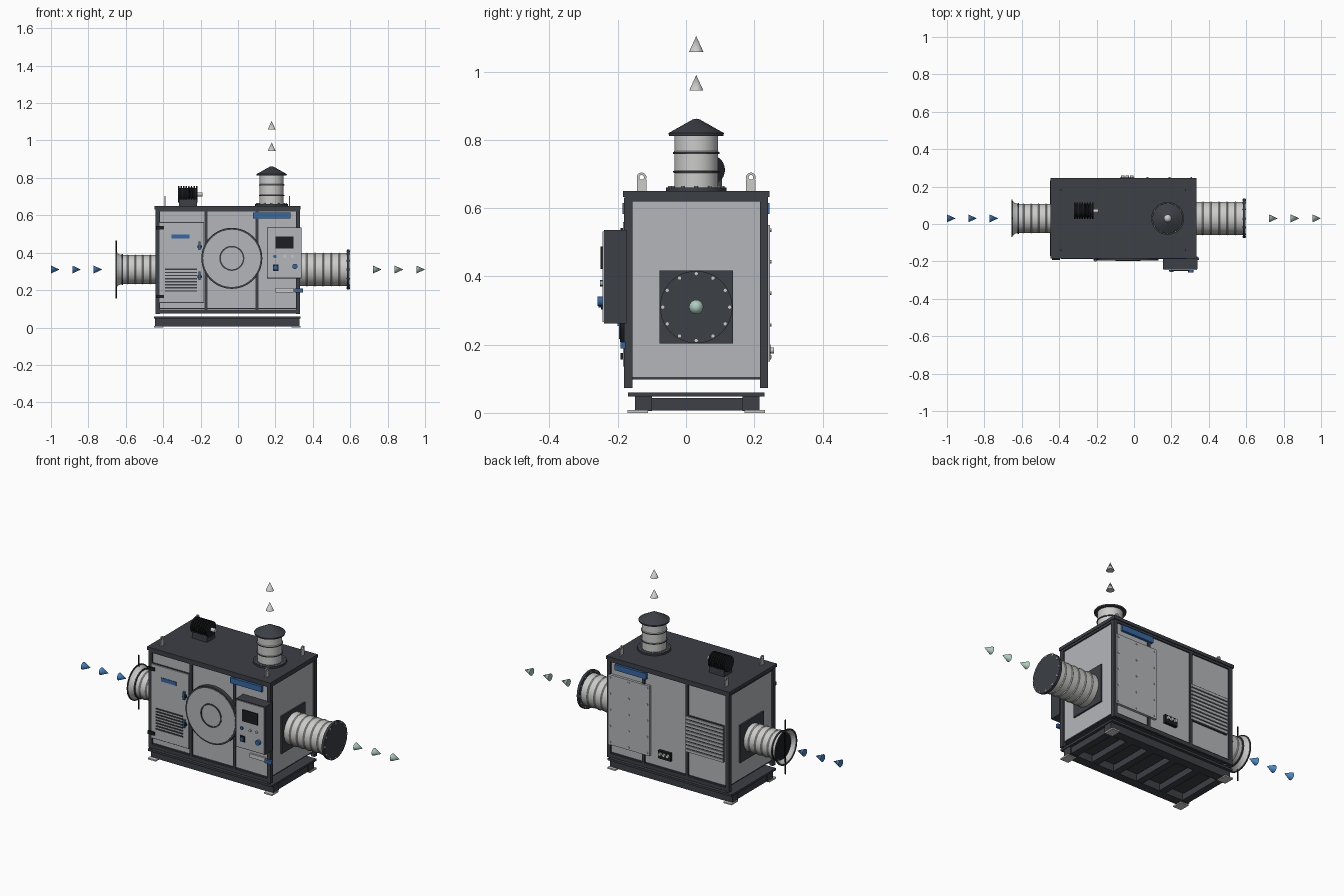
import bpy, bmesh
from math import sin, cos, pi, radians
from mathutils import Vector, Matrix

cube = bpy.data.objects.get("Cube")
if cube:
    bpy.data.objects.remove(cube, do_unlink=True)


def material(name, r, g, b):
    m = bpy.data.materials.new(name)
    m.use_nodes = True
    m.diffuse_color = (r, g, b, 1)
    m.node_tree.nodes["Principled BSDF"].inputs["Base Color"].default_value = (r, g, b, 1)
    return m


PANEL = material("panel grey", .46, .47, .49)
DARK = material("charcoal", .045, .05, .06)
BLACK = material("black", .012, .013, .015)
STEEL = material("light steel", .6, .6, .59)
BLUE = material("blue", .035, .14, .38)
SKY = material("inlet blue", .06, .24, .6)
GREEN = material("outlet green", .42, .62, .52)
X, Y, Z = Vector((1, 0, 0)), Vector((0, 1, 0)), Vector((0, 0, 1))


def finish(name, mat, bm, smooth=False):
    bmesh.ops.recalc_face_normals(bm, faces=bm.faces)
    mesh = bpy.data.meshes.new(name)
    bm.to_mesh(mesh)
    bm.free()
    mesh.materials.append(mat)
    ob = bpy.data.objects.new(name, mesh)
    bpy.context.collection.objects.link(ob)
    if smooth:
        bpy.ops.object.select_all(action='DESELECT')
        ob.select_set(True)
        bpy.context.view_layer.objects.active = ob
        bpy.ops.object.shade_smooth_by_angle(angle=radians(35))
    return ob


def boxes(name, mat, *specs):
    """Each spec is (x0, x1, y0, y1, z0, z1)."""
    bm = bmesh.new()
    for x0, x1, y0, y1, z0, z1 in specs:
        mid = Vector((x0 + x1, y0 + y1, z0 + z1)) / 2
        size = Matrix.Diagonal((x1 - x0, y1 - y0, z1 - z0, 1))
        bmesh.ops.create_cube(bm, size=1, matrix=Matrix.Translation(mid) @ size)
    return finish(name, mat, bm)


def lathe(name, mat, profile, places, axis=Z, seg=40, closed=False):
    """Spin (radius, height) points round an axis at every place."""
    bm = bmesh.new()
    turn = axis.to_track_quat('Z', 'Y')
    for place in places:
        rings = [[bm.verts.new(Vector(place) + turn @ Vector(
            (r * cos(2 * pi * i / seg), r * sin(2 * pi * i / seg), h)))
            for i in range(seg)] for r, h in profile]
        pairs = list(zip(rings, rings[1:] + rings[:1]))
        for a, b in pairs if closed else pairs[:-1]:
            for i in range(seg):
                j = (i + 1) % seg
                bm.faces.new((a[i], a[j], b[j], b[i]))
    bmesh.ops.remove_doubles(bm, verts=bm.verts, dist=1e-5)
    return finish(name, mat, bm, True)


def rod(name, mat, r, length, places, axis=Z, seg=32):
    return lathe(name, mat, [(0, 0), (r, 0), (r, length), (0, length)], places, axis, seg)


def ring(name, mat, r0, r1, length, places, axis=Z):
    return lathe(name, mat, [(r0, 0), (r1, 0), (r1, length), (r0, length)],
                 places, axis, closed=True)


def duct(name, r, length, place, axis, beads):
    pts = [(0, 0), (r, 0)]
    for k in range(1, beads + 1):
        h = length * k / (beads + 1)
        pts += [(r, h - .004), (r + .003, h), (r, h + .004)]
    lathe(name, STEEL, pts + [(r, length), (0, length)], [place], axis)


def circle(r, n, centre, u, v):
    return [Vector(centre) + r * (cos(2 * pi * i / n) * u + sin(2 * pi * i / n) * v)
            for i in range(n)]


CY, CZ = .03, .31          # duct axis
CHIM = (.18, CY)           # chimney axis

# Base frame
boxes("base_deck", DARK, (-.45, .335, -.17, .23, .048, .06))
boxes("base_rails", DARK, *[(-.445, .33, y, y + .05, .006, .05) for y in (-.15, .165)])
boxes("base_crossmembers", DARK,
      *[(x, x + .04, -.11, .17, .007, .043) for x in (-.44, -.29, -.14, .01, .15, .285)])
boxes("feet", STEEL, *[(x, x + .05, y, y + .06, 0, .008)
                       for x in (-.45, .285) for y in (-.172, .172)])

# Cabinet, frame and lid
boxes("cabinet_core", PANEL, (-.43, .322, -.172, .232, .105, .63))
boxes("cabinet_floor", DARK, (-.43, .322, -.172, .232, .098, .106))
boxes("corner_posts", DARK, *[(x, x + .022, y, y + .024, .073, .63)
                              for x in (-.44, .31) for y in (-.181, .217)])
for side, y in (("front", -.18), ("back", .227)):
    boxes(side + "_frame", DARK, *[(x, x + .016, y, y + .013, .075, .63) for x in (-.18, .093)],
          (-.43, .32, y, y + .013, .075, .097))
boxes("lid", DARK, (-.446, .334, -.185, .245, .632, .65), (-.44, .33, -.18, .24, .62, .635))

# Lifting lugs
lugs = [(x, y) for x in (-.39, .275) for y in (-.13, .19)]
boxes("lug_stems", STEEL, *[(x - .003, x + .003, y - .014, y + .014, .65, .684) for x, y in lugs])
ring("lug_eyes", STEEL, .007, .014, .006, [(x - .003, y, .69) for x, y in lugs], X)

# Front door with louvers, hinges and handles
boxes("door_seal", DARK, (-.423, -.181, -.178, -.17, .132, .563))
boxes("door", PANEL, (-.419, -.185, -.184, -.17, .136, .559))
boxes("door_louvers", DARK,
      *[(-.39, -.22, -.188, -.183, .192 + .0165 * i, .199 + .0165 * i) for i in range(8)])
boxes("door_plate", BLUE, (-.355, -.26, -.187, -.183, .476, .497))
boxes("hinges", BLACK, *[(-.438, -.395, -.192, -.178, z - .009, z + .009) for z in (.533, .166)])
boxes("handle_levers", BLUE, *[(-.21, -.2, -.2, -.188, z - .03, z + .015) for z in (.445, .285)])
rod("handle_hubs", BLACK, .012, .014, [(-.205, -.18, z) for z in (.432, .272)], -Y, 16)

# Round inspection cover
WHEEL = [(-.033, -.17, .37)]
rod("cover_rim", DARK, .163, .024, WHEEL, -Y, 64)
rod("cover_face", PANEL, .153, .026, WHEEL, -Y, 64)
ring("cover_inner_ring", DARK, .059, .067, .029, WHEEL, -Y)

# Blue bars on both long sides
boxes("blue_bars", BLUE, (.08, .28, -.186, -.172, .583, .615), (.08, .28, .232, .245, .583, .615))

# Control cabinet
boxes("control_box", DARK, (.155, .34, -.24, -.175, .262, .536))
boxes("control_face", PANEL, (.159, .336, -.245, -.239, .267, .531))
boxes("control_screen", BLACK, (.2, .297, -.25, -.244, .422, .488))
rod("blue_button", BLUE, .009, .008, [(.197, -.244, .38)], -Y, 16)
rod("grey_buttons", STEEL, .007, .008, [(x, -.244, .38) for x in (.25, .29)], -Y, 16)
boxes("main_switch_plate", BLACK, (.186, .216, -.249, -.244, .303, .337))
rod("main_switch", BLUE, .011, .01, [(.201, -.246, .32)], -Y, 16)
rod("blue_dial", BLUE, .014, .016, [(.304, -.244, .327)], -Y, 20)
boxes("label_plate", STEEL, (.2, .298, -.181, -.17, .188, .21))
boxes("corner_latch", BLUE, (.302, .347, -.192, -.178, .188, .208))

# Back cover plate, louvers and sockets
boxes("back_plate", PANEL, (.06, .318, .23, .246, .15, .55))
rod("back_plate_bolts", STEEL, .005, .005,
    [(x, .245, .165 + .0925 * i) for x in (.072, .19, .306) for i in range(5)], Y, 8)
boxes("back_louver_recess", DARK, (-.405, -.17, .23, .24, .235, .445))
boxes("back_louver_slats", PANEL,
      *[(-.405, -.17, .235, .246, .238 + .0208 * i, .253 + .0208 * i) for i in range(10)])
boxes("socket_box", BLACK, (-.075, .003, .23, .248, .155, .2))
rod("sockets", STEEL, .009, .012, [(x, .246, .183) for x in (-.06, -.036, -.012)], Y, 16)

# Wall flanges of both ducts
boxes("wall_flanges", DARK, *[(x, x + .012, CY - .107, CY + .107, CZ - .107, CZ + .107)
                              for x in (-.44, .319)])

# Inlet duct with a flared mouth and damper
duct("inlet_duct", .077, .2, (-.43, CY, CZ), -X, 4)
lathe("inlet_mouth", STEEL, [(.077, 0), (.082, .014), (.096, .03), (.093, .031), (.079, .016),
                             (.074, 0)], [(-.622, CY, CZ)], -X, closed=True)
ring("inlet_collar", DARK, .07, .083, .008, [(-.616, CY, CZ)], -X)
ring("inlet_rim", DARK, .092, .1, .005, [(-.65, CY, CZ)], -X)
rod("inlet_damper", BLACK, .074, .004, [(-.629, CY, CZ)], -X)
rod("damper_spindle", BLACK, .004, .31, [(-.65, CY, CZ - .155)], Z, 10)

# Outlet duct with a bolted end plate
duct("outlet_duct", .088, .26, (.325, CY, CZ), X, 5)
rod("outlet_plate", DARK, .106, .014, [(.582, CY, CZ)], X, 48)
rod("outlet_bolts", STEEL, .005, .018, circle(.098, 12, (.581, CY, CZ), Y, Z), X, 8)

# Chimney
duct("chimney", .064, .17, (*CHIM, .65), Z, 2)
rod("chimney_flange", DARK, .088, .01, [(*CHIM, .65)])
rod("chimney_bolts", STEEL, .005, .015, circle(.078, 12, (*CHIM, .65), X, Y), Z, 8)
ring("chimney_bands", DARK, .06, .068, .005, [(*CHIM, z) for z in (.704, .759)])
lathe("chimney_cap", DARK, [(0, .812), (.08, .812), (.081, .82), (.01, .86), (0, .862)],
      [(*CHIM, 0)])

# Finned motor on the lid
fins = [(0, 0)]
for i in range(8):
    h = i * .0138
    fins += [(.035, h), (.044, h + .001), (.044, h + .008), (.035, h + .009)]
lathe("motor", BLACK, fins + [(0, fins[-1][1])], [(-.322, .07, .712)], X)
boxes("motor_foot", DARK, (-.315, -.22, .035, .105, .648, .69))
rod("motor_shaft", STEEL, .011, .03, [(-.22, .07, .712)], X, 16)

# Flow arrows
CONE = [(0, 0), (.021, 0), (0, .046)]
lathe("inlet_arrows", SKY, CONE, [(x, CY, CZ) for x in (-1, -.886, -.772)], X, 20)
lathe("outlet_arrows", GREEN, CONE, [(x, CY, CZ) for x in (.722, .838, .954)], X, 20)
lathe("exhaust_arrows", STEEL, CONE, [(*CHIM, z) for z in (.944, 1.058)], Z, 20)
